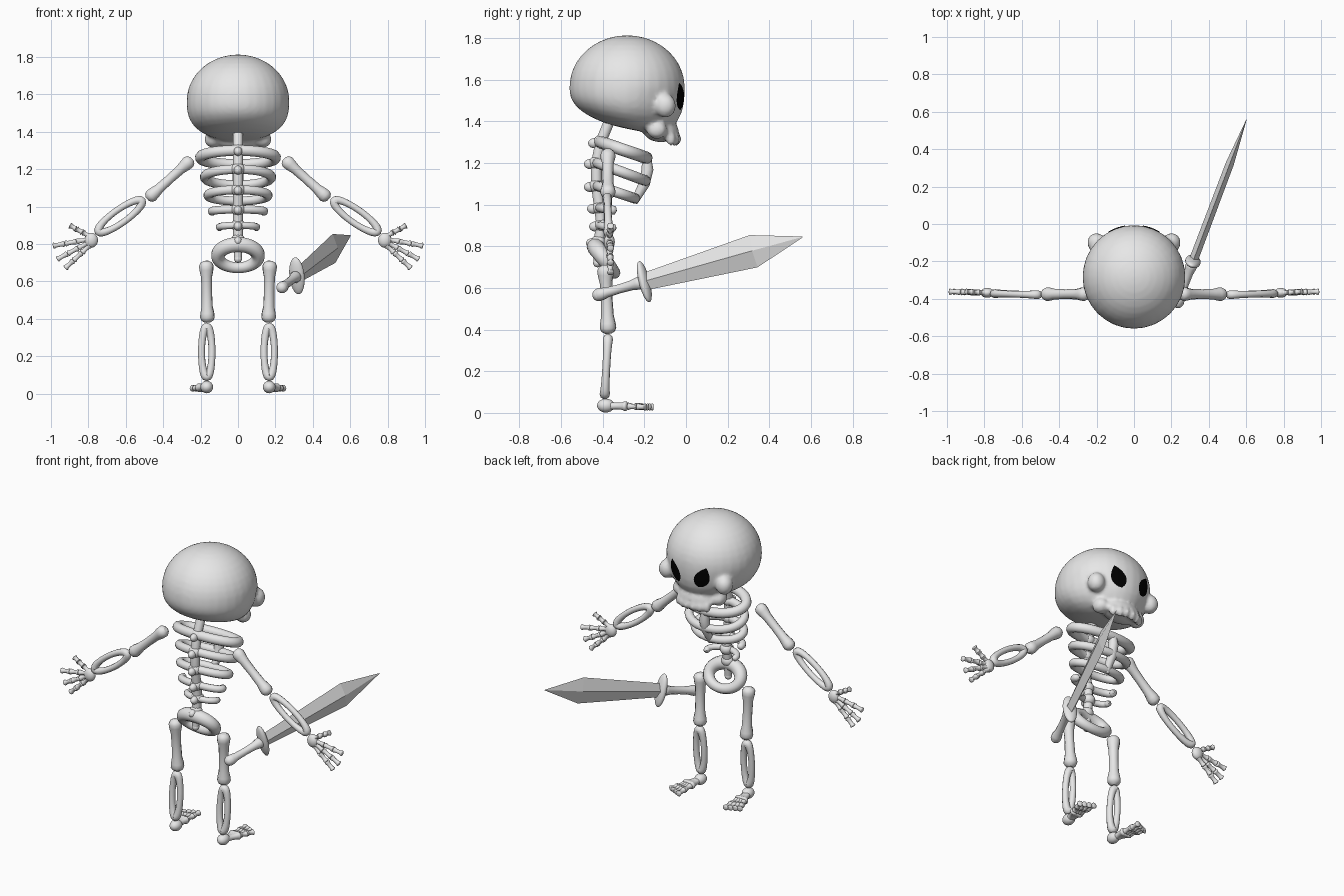
import bpy, bmesh, math
from mathutils import Vector, Matrix
from mathutils.bvhtree import BVHTree

cube = bpy.data.objects.get("Cube")
if cube:
    bpy.data.objects.remove(cube)


def material(name, rgb):
    m = bpy.data.materials.new(name)
    m.use_nodes = True
    m.diffuse_color = (*rgb, 1)
    m.node_tree.nodes["Principled BSDF"].inputs["Base Color"].default_value = (*rgb, 1)
    return m


BONE = material("bone_grey", (0.8, 0.8, 0.8))
BLACK = material("eye_black", (0, 0, 0))


def add(name, mesh, mat=BONE, smooth=True):
    ob = bpy.data.objects.new(name, mesh)
    bpy.context.collection.objects.link(ob)
    mesh.materials.clear()
    mesh.materials.append(mat)
    for p in mesh.polygons:
        p.use_smooth = smooth
    return ob


def from_bmesh(name, bm, mat=BONE, smooth=True):
    bmesh.ops.recalc_face_normals(bm, faces=bm.faces)
    me = bpy.data.meshes.new(name)
    bm.to_mesh(me)
    bm.free()
    return add(name, me, mat, smooth)


def baked(ob):
    dg = bpy.context.evaluated_depsgraph_get()
    dg.update()
    return bpy.data.meshes.new_from_object(ob.evaluated_get(dg))


def tube(name, pts, radii, closed=False):
    """Round tube through points with a radius at each point."""
    cu = bpy.data.curves.new(name, "CURVE")
    cu.dimensions = "3D"
    cu.bevel_depth = 1
    cu.bevel_resolution = 3
    cu.use_fill_caps = not closed
    sp = cu.splines.new("POLY")
    sp.points.add(len(pts) - 1)
    sp.use_cyclic_u = closed
    for p, co, r in zip(sp.points, pts, radii):
        p.co = (*co, 1)
        p.radius = r
    tmp = bpy.data.objects.new(name, cu)
    bpy.context.collection.objects.link(tmp)
    me = baked(tmp)
    bpy.data.objects.remove(tmp)
    return add(name, me)


HALF = [(0, .35), (.03, .8), (.08, 1), (.15, .95), (.26, .76), (.5, .7)]
SHAPE = HALF + [(1 - t, r) for t, r in reversed(HALF[:-1])]


def bone(name, a, b, r):
    """Straight bone with knobbed ends."""
    a, b = Vector(a), Vector(b)
    return tube(name, [a.lerp(b, t) for t, _ in SHAPE], [r * k for _, k in SHAPE])


def loop_bone(name, a, b, width, r):
    """Paired long bones joined into one narrow ring lying across y."""
    a, b = Vector(a), Vector(b)
    axis = (b - a) / 2
    side = axis.cross(Vector((0, 1, 0))).normalized() * width
    ang = [math.tau * i / 32 for i in range(32)]
    pts = [(a + b) / 2 + axis * math.cos(t) + side * math.sin(t) for t in ang]
    return tube(name, pts, [r * (1 + .3 * abs(math.cos(t)) ** 3) for t in ang], True)


def digit(name, a, b, r, parts=3):
    a, b = Vector(a), Vector(b)
    for k in range(parts):
        bone(f"{name}_{k}", a.lerp(b, k / parts), a.lerp(b, (k + 1) / parts), r)


def ball(bm, c, s, rot=Matrix()):
    m = Matrix.Translation(c) @ rot @ Matrix.Diagonal((*s, 1))
    return bmesh.ops.create_uvsphere(bm, u_segments=32, v_segments=20, radius=1, matrix=m)["verts"]


def blob(name, c, s, rot=Matrix()):
    bm = bmesh.new()
    ball(bm, c, s, rot)
    return from_bmesh(name, bm)


# Skull: cranium with a squarer, sloping base
bm = bmesh.new()
for v in ball(bm, (0, 0, 0), (1, 1, 1)):
    x, y, z = v.co
    h = math.hypot(x, y)
    if z < 0:
        k = (h ** 2.7 + abs(z) ** 2.7) ** (-1 / 2.7)
        x, y, z = x * k, y * k, z * k
    Y = -.283 + .277 * y
    Z = 1.565 + z * (.248 if z > 0 else .175 + .22 * (Y + .4))
    narrow = 1 - .22 * max(0, -z) * max(0, y)
    v.co = (x * .275 * narrow, Y, Z)
# Cheeks, jaw and teeth
ball(bm, (0, -.12, 1.355), (.125, .085, .055))
for s in (-1, 1):
    ball(bm, (s * .2, -.1, 1.475), (.05, .052, .058))
    ball(bm, (s * .135, -.14, 1.36), (.045, .05, .045))
    for x in (.02, .06, .097):
        ball(bm, (s * x, -.045 - 3 * x * x, 1.315), (.023, .024, .034))
skull = from_bmesh("skull", bm)
re = skull.modifiers.new("Merge", "REMESH")
re.mode = "VOXEL"
re.voxel_size = .012
re.use_smooth_shade = True
sm = skull.modifiers.new("Soften", "SMOOTH")
sm.factor = .5
sm.iterations = 5
me = baked(skull)
skull.modifiers.clear()
skull.data = me
for p in me.polygons:
    p.use_smooth = True

# Slanted leaf-shaped eyes laid onto the face
tree = BVHTree.FromPolygons([v.co for v in me.vertices], [p.vertices for p in me.polygons])
for s, side in ((1, "left"), (-1, "right")):
    bm = bmesh.new()
    rows = []
    for i in range(17):
        t = i / 16
        w = .04 * math.sin(math.pi * t ** .8) ** .8 if 0 < i < 16 else .001
        row = []
        for j in range(-4, 5):
            x = .07 + .05 * t + w * j / 4
            z = 1.455 + .13 * t - .3 * w * j / 4
            hit = tree.ray_cast(Vector((s * x, 1, z)), Vector((0, -1, 0)))[0]
            row.append(bm.verts.new((s * x, (hit.y if hit else -.05) + .004, z)))
        rows.append(row)
    for r0, r1 in zip(rows, rows[1:]):
        for j in range(8):
            bm.faces.new((r0[j], r0[j + 1], r1[j + 1], r1[j]))
    eye = from_bmesh(side + "_eye", bm, BLACK)
    if eye.data.polygons[60].normal.y < 0:
        eye.data.flip_normals()

# Spine and vertebrae
spine = [(0, -.36, 1.42), (0, -.41, 1.3), (0, -.43, 1.2), (0, -.43, 1.09),
         (0, -.415, .985), (0, -.405, .9), (0, -.42, .82), (0, -.425, .72)]
tube("spine", spine, [.027] * 7 + [.02])
blob("tail_tip", spine[-1], (.021, .021, .021))
for i, (x, y, z) in enumerate(spine[1:7]):
    blob(f"vertebra_{i}", (x, y, z), (.038, .036, .034))
    blob(f"vertebra_spur_{i}", (x, y - .03, z - .005), (.022, .03, .024))

# Closed ribs sloping down to the breastbone
for i, (w, yb, zb, yf, zf, r) in enumerate([(.2, -.41, 1.3, -.19, 1.225, .03),
                                            (.178, -.425, 1.2, -.195, 1.115, .026),
                                            (.16, -.425, 1.09, -.245, 1.03, .025)]):
    pts = []
    for k in range(40):
        a = math.tau * k / 40
        f = (1 - math.cos(a)) / 2
        pts.append((w * math.sin(a), yb + (yf - yb) * f, zb + (zf - zb) * f))
    tube(f"rib_{i}", pts, [r] * 40, True)
tube("breastbone", [(0, -.19, 1.245), (0, -.185, 1.17), (0, -.2, 1.1), (0, -.25, 1.01)],
     [.02, .03, .028, .018])

# Short open ribs
for i, (w, z, r) in enumerate([(.14, .985, .022), (.1, .9, .019)]):
    ang = [math.radians(-115 + 230 * k / 24) for k in range(25)]
    pts = [(w * math.sin(a), -.36 - .055 * math.cos(a), z - .01 * (1 - math.cos(a))) for a in ang]
    tube(f"short_rib_{i}", pts, [r * (.3 if k in (0, 24) else 1) for k in range(25)])

# Pelvis
ang = [math.tau * k / 40 for k in range(40)]
tube("pelvis", [(.108 * math.cos(a), -.39 - .045 * math.sin(a), .735 + .062 * math.sin(a)) for a in ang],
     [.036 + .006 * math.sin(a) for a in ang], True)

# Limbs
for s, side in ((1, "left_"), (-1, "right_")):
    bone(side + "upper_arm", (s * .245, -.375, 1.255), (s * .485, -.375, 1.04), .037)
    loop_bone(side + "forearm", (s * .515, -.378, 1.03), (s * .745, -.372, .867), .036, .018)
    blob(side + "palm", (s * .785, -.368, .82), (.036, .026, .04))
    tips = [(.9, .9), (.99, .79), (.968, .718), (.925, .67)]
    roots = [(.795, .842), (.8, .825), (.798, .808), (.79, .795)]
    for i, (r, t) in enumerate(zip(roots, tips)):
        digit(f"{side}finger_{i}", (s * r[0], -.368, r[1]), (s * t[0], -.362, t[1]), .017)

    bone(side + "thigh", (s * .17, -.388, .71), (s * .163, -.373, .38), .04)
    loop_bone(side + "shin", (s * .167, -.375, .355), (s * .167, -.39, .09), .028, .019)
    blob(side + "heel", (s * .167, -.385, .035), (.034, .042, .033))
    for i in range(4):
        mid = (s * (.165 + .015 * i), -.28, .032)
        bone(f"{side}foot_bone_{i}", (s * .168, -.385, .034), mid, .024)
        digit(f"{side}toe_{i}", mid, (s * (.165 + .026 * i), -.155 - .012 * i, .028), .018, 2)

# Sword: handle, guard and diamond-section blade
pommel, hilt, tip = Vector((.235, -.42, .567)), Vector((.315, -.2, .63)), Vector((.602, .56, .845))
d = (tip - hilt).normalized()
u = d.cross(Vector((0, 0, 1))).normalized()
up = u.cross(d)
rot = Matrix((u, d, up)).transposed().to_4x4()
bone("sword_handle", pommel - d * .02, hilt, .032)
blob("sword_pommel", pommel, (.03, .03, .03))
blob("sword_guard", hilt, (.042, .024, .102), rot)
bm = bmesh.new()
rings = []
for t, hi, lo, th in [(0, .042, .042, .024), (.69, .078, .082, .022), (1, .002, .002, .001)]:
    c = hilt.lerp(tip, t)
    rings.append([bm.verts.new(c + o) for o in (up * hi, u * th, -up * lo, -u * th)])
for r0, r1 in zip(rings, rings[1:]):
    for k in range(4):
        bm.faces.new((r0[k], r0[k - 1], r1[k - 1], r1[k]))
bm.faces.new(rings[0])
bm.faces.new(rings[-1])
from_bmesh("sword_blade", bm, smooth=False)
